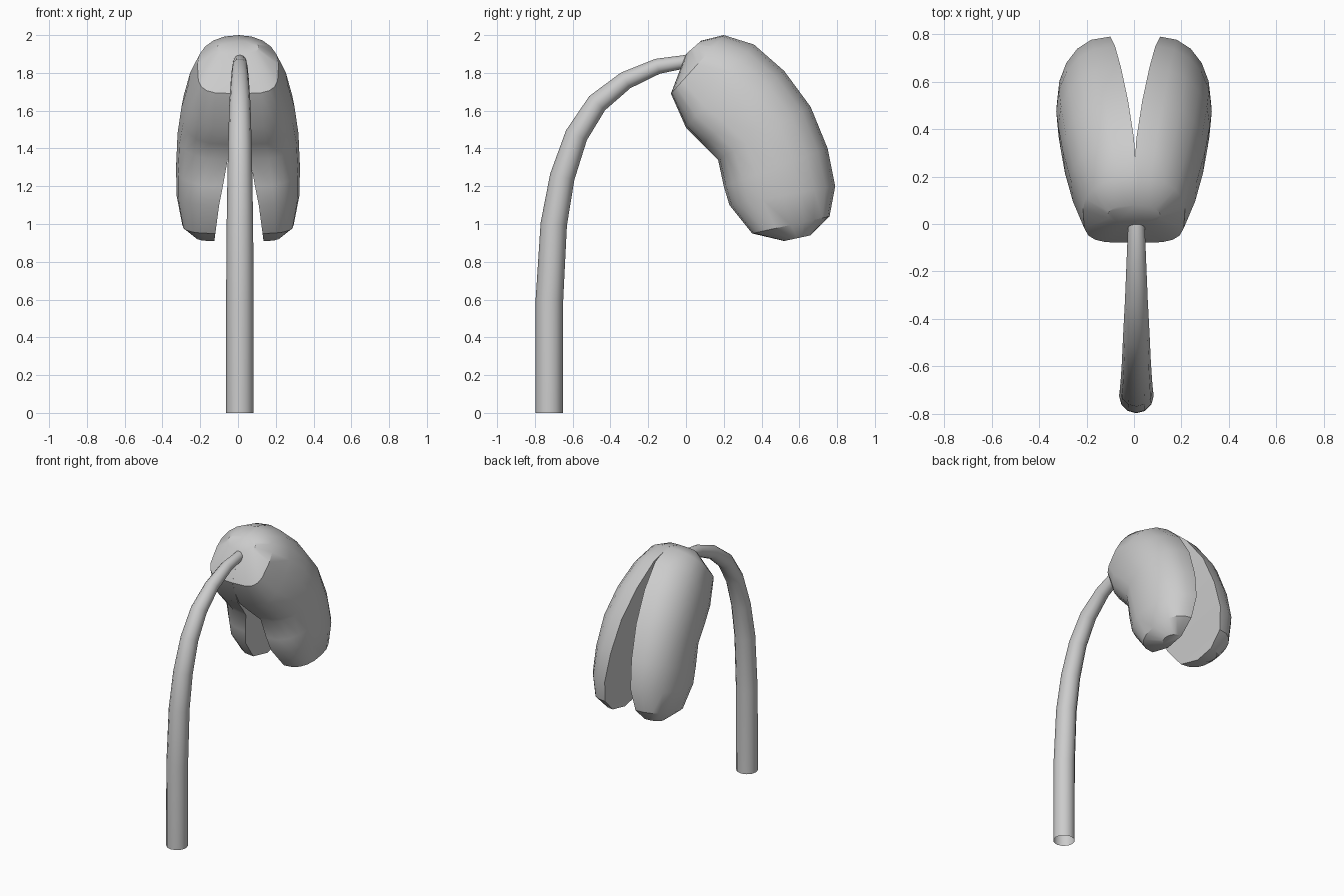
import bpy, math
from mathutils import Vector

if "Cube" in bpy.data.objects:
    bpy.data.objects.remove(bpy.data.objects["Cube"])


def make_object(name, verts, faces, angle):
    mesh = bpy.data.meshes.new(name)
    mesh.from_pydata(verts, [], faces)
    mesh.update()
    obj = bpy.data.objects.new(name, mesh)
    bpy.context.collection.objects.link(obj)
    bpy.ops.object.select_all(action='DESELECT')
    obj.select_set(True)
    bpy.context.view_layer.objects.active = obj
    bpy.ops.object.mode_set(mode='EDIT')
    bpy.ops.mesh.select_all(action='SELECT')
    bpy.ops.mesh.normals_make_consistent(inside=False)
    bpy.ops.object.mode_set(mode='OBJECT')
    bpy.ops.object.shade_smooth_by_angle(angle=math.radians(angle))
    return obj


def loft(name, rings, caps, angle):
    n = len(rings[0])
    verts = [p for r in rings for p in r]
    faces = [(i * n + j, i * n + (j + 1) % n, (i + 1) * n + (j + 1) % n, (i + 1) * n + j)
             for i in range(len(rings) - 1) for j in range(n)]
    if caps:
        faces += [tuple(range(n)), tuple(range((len(rings) - 1) * n, len(rings) * n))]
    return make_object(name, verts, faces, angle)


# Stem: tapering tube, (y, z, radius)
path = [(-.725, 0, .073), (-.723, .6, .073), (-.70, 1.0, .07), (-.655, 1.25, .066),
        (-.58, 1.47, .061), (-.47, 1.64, .056), (-.32, 1.76, .048), (-.15, 1.835, .041),
        (0, 1.86, .035), (.06, 1.86, .03)]
rings = []
for i, (y, z, r) in enumerate(path):
    a, b = path[max(i - 1, 0)], path[min(i + 1, len(path) - 1)]
    t = Vector((0, b[0] - a[0], b[1] - a[1])).normalized()
    if i == 0:
        t = Vector((0, 0, 1))
    side = Vector((1, 0, 0))
    up = side.cross(t)
    rings.append([Vector((.01, y, z)) + r * (math.cos(k * math.tau / 12) * side +
                  math.sin(k * math.tau / 12) * up) for k in range(12)])
loft("stem", rings, False, 40)

# Seed leaf sections: front edge (y, z), back edge (y, z), inner x, outer x, front boxiness
sections = [
    ((0, 1.90), (.08, 1.97), .0, .11, 2.5),
    ((-.08, 1.69), (.20, 2.0), .0, .215, 4),
    ((0, 1.51), (.36, 1.95), .01, .265, 3.2),
    ((.09, 1.42), (.52, 1.81), .035, .30, 2.8),
    ((.17, 1.34), (.66, 1.62), .065, .32, 2.5),
    ((.20, 1.20), (.75, 1.40), .09, .328, 2.4),
    ((.23, 1.10), (.79, 1.20), .11, .325, 2.4),
    ((.35, .95), (.76, 1.04), .13, .295, 2.5),
    ((.52, .91), (.66, .94), .135, .22, 2.2),
]
SEG = 10
for name, sx, seam in (("left_seed_leaf", -1, .01), ("right_seed_leaf", 1, .0)):
    rings = []
    for f, b, x0, x1, box in sections:
        ring = []
        for k in range(SEG + 1):
            a = math.pi * k / SEG
            c, s = math.cos(a), max(math.sin(a), 0)
            n = box if c > 0 else 2.1
            u = math.copysign(abs(c) ** (2 / n), c)
            w = .5 - .5 * u
            ring.append(Vector((sx * (x0 + (x1 - x0) * s ** (2 / n)) + (seam if k in (0, SEG) else 0),
                                f[0] + (b[0] - f[0]) * w, f[1] + (b[1] - f[1]) * w)))
        rings.append(ring)
    loft(name, rings, True, 35)
